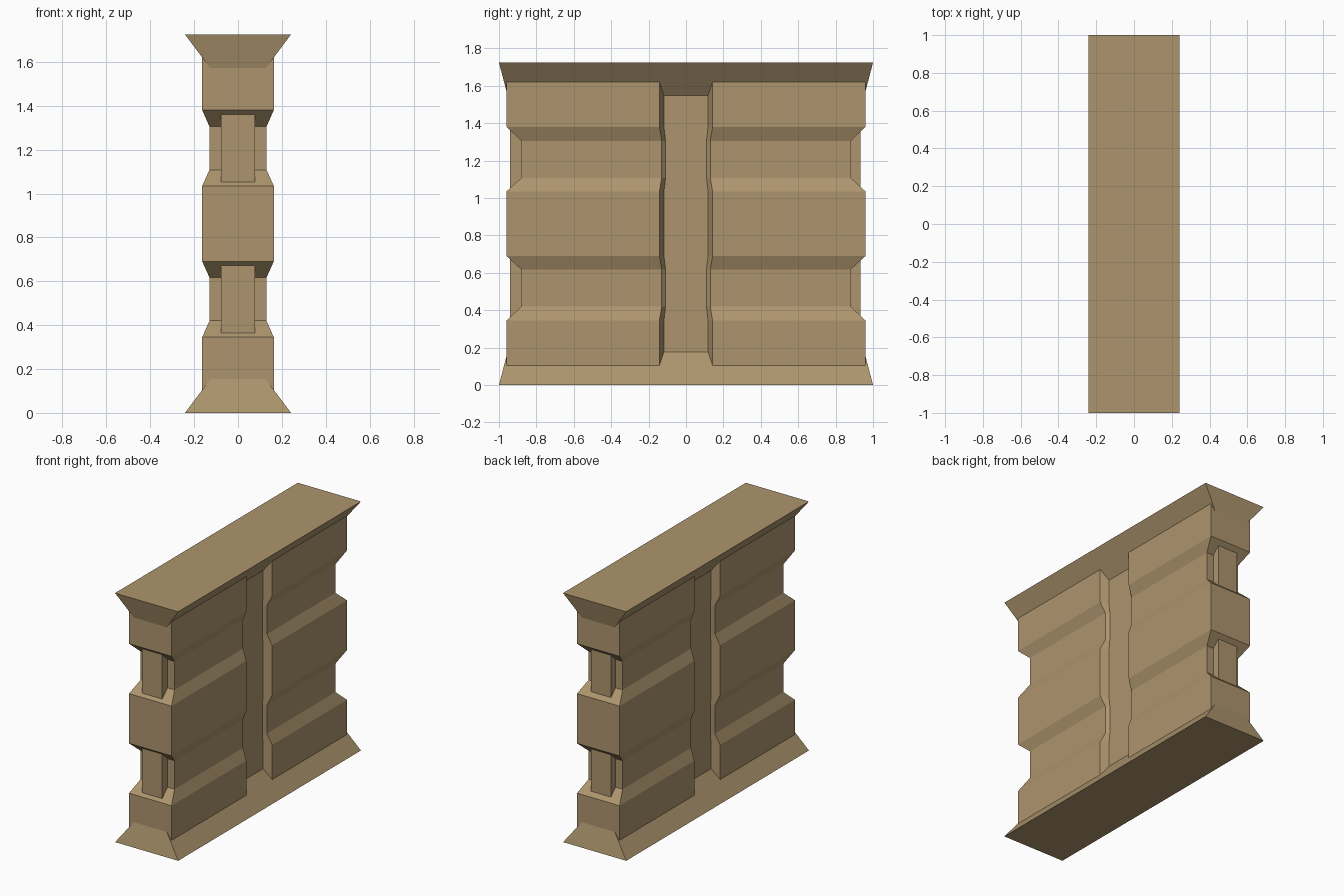
import bpy, bmesh

if "Cube" in bpy.data.objects:
    bpy.data.objects.remove(bpy.data.objects["Cube"])

H = 1.725
sand = bpy.data.materials.new("sandstone")
sand.diffuse_color = (0.42, 0.30, 0.155, 1)
sand.use_nodes = True
sand.node_tree.nodes["Principled BSDF"].inputs["Base Color"].default_value = sand.diffuse_color


def loft(name, rings):
    """Skin a stack of horizontal rings, capping both ends."""
    bm = bmesh.new()
    loops = [[bm.verts.new(p) for p in r] for r in rings]
    n = len(loops[0])
    for a, b in zip(loops, loops[1:]):
        for i in range(n):
            j = (i + 1) % n
            bm.faces.new((a[i], a[j], b[j], b[i]))
    bm.faces.new(loops[0][::-1])
    bm.faces.new(loops[-1])
    bmesh.ops.recalc_face_normals(bm, faces=bm.faces)
    me = bpy.data.meshes.new(name)
    bm.to_mesh(me)
    bm.free()
    me.materials.append(sand)
    ob = bpy.data.objects.new(name, me)
    bpy.context.collection.objects.link(ob)
    return ob


def rect(x, y0, y1, z):
    return [(-x, y0, z), (x, y0, z), (x, y1, z), (-x, y1, z)]


def wall_ring(z, narrow):
    # half outline with the central groove, then rotated for the other side
    x, y, g, f = (0.13, 0.88, 0.13, 0.109) if narrow else (0.163, 0.96, 0.142, 0.118)
    side = [(x, -y), (x, -g), (0.11, -f), (0.11, f), (x, g), (x, y)]
    return [(px, py, z) for px, py in side] + [(-px, -py, z) for px, py in side]


# Wall body with two recessed bands and a vertical groove on each face
half = [(0.03, 0), (0.345, 0), (0.42, 1), (0.617, 1), (0.69, 0)]
levels = half + [(H - z, k) for z, k in reversed(half)]
loft("wall_body", [wall_ring(z, k) for z, k in levels])

# Flared footing and matching coping
for name, base, s in (("footing", 0, 1), ("coping", H, -1)):
    loft(name, [rect(0.242, -1, 1, base), rect(0.092, -0.948, 0.948, base + s * 0.2)])

# Inner core showing in the end recesses
loft("inner_core", [rect(0.077, -0.94, 0.932, z) for z in (0.25, H - 0.25)])
